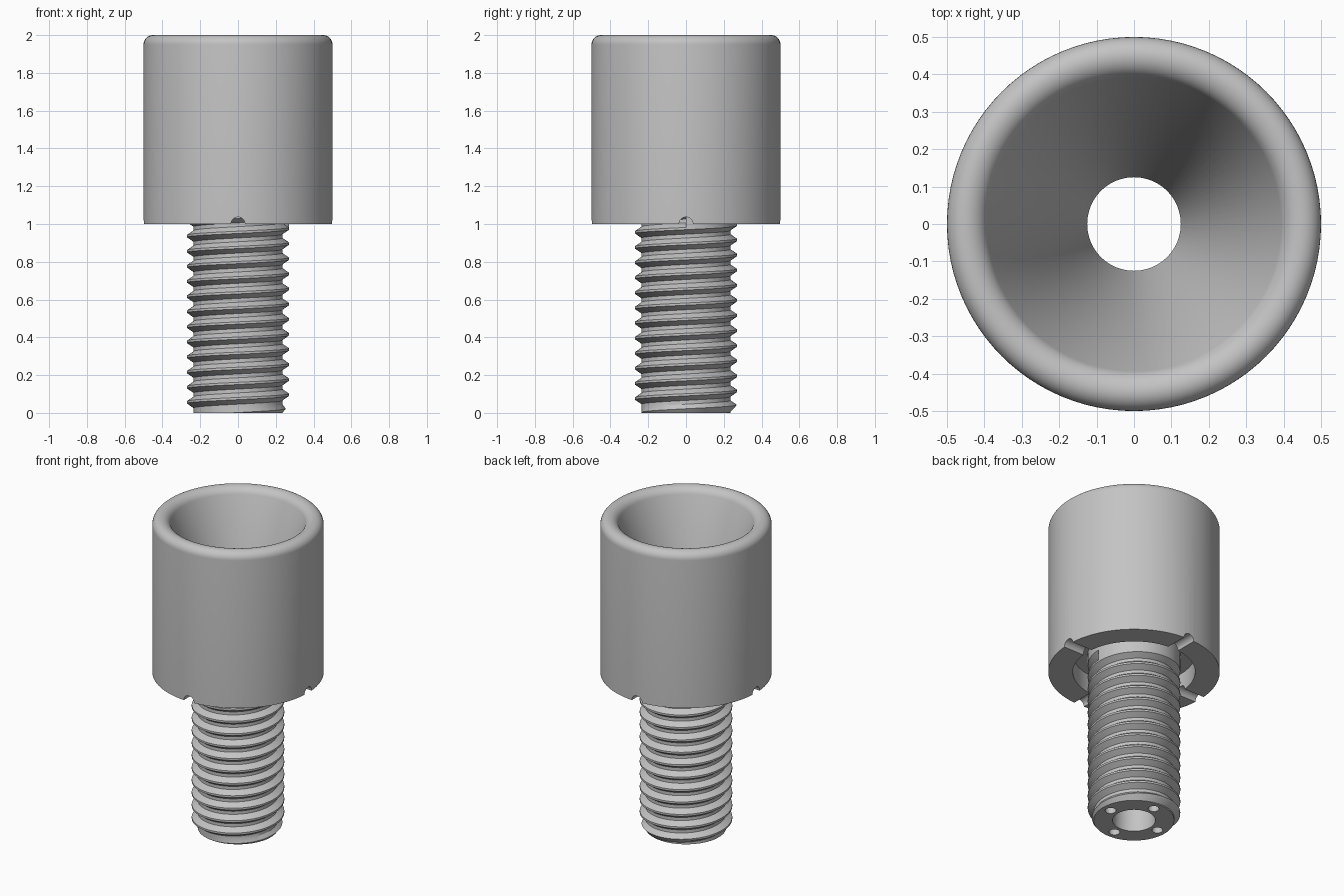
import bpy, bmesh, math
from mathutils import Matrix, Vector

cube = bpy.data.objects.get("Cube")
if cube:
    bpy.data.objects.remove(cube)

SIDES = 96
BORE, ROOT, CREST = 0.125, 0.235, 0.27
PITCH, GROOVE_END, STEM_TOP = 0.08, 0.97, 1.13

grey = bpy.data.materials.new("plain_grey")
grey.use_nodes = True
colour = (0.55, 0.55, 0.55, 1)
grey.diffuse_color = colour
grey.node_tree.nodes["Principled BSDF"].inputs["Base Color"].default_value = colour


def finish(name, bm):
    bmesh.ops.remove_doubles(bm, verts=bm.verts, dist=1e-5)
    bmesh.ops.recalc_face_normals(bm, faces=bm.faces)
    mesh = bpy.data.meshes.new(name)
    bm.to_mesh(mesh)
    bm.free()
    mesh.materials.append(grey)
    obj = bpy.data.objects.new(name, mesh)
    bpy.context.collection.objects.link(obj)
    return obj


def sweep(name, profile_at):
    """Revolve a closed (radius, z) profile that may change with the angle."""
    bm = bmesh.new()
    columns = []
    for k in range(SIDES + 1):
        a = math.tau * k / SIDES
        columns.append([bm.verts.new((r * math.cos(a), r * math.sin(a), z))
                        for r, z in profile_at(k / SIDES)])
    for left, right in zip(columns, columns[1:]):
        for j in range(len(left)):
            bm.faces.new((left[j - 1], right[j - 1], right[j], left[j]))
    return finish(name, bm)


def arc(r, z, radius, start, end, steps=8):
    angles = [math.radians(start + (end - start) * i / steps) for i in range(steps + 1)]
    return [(r + radius * math.cos(a), z + radius * math.sin(a)) for a in angles]


def cut_four(target, place, radius, depth):
    """Subtract four cylinders spaced evenly around the axis."""
    bm = bmesh.new()
    for i in range(4):
        bmesh.ops.create_cone(bm, cap_ends=True, segments=32, radius1=radius,
                              radius2=radius, depth=depth,
                              matrix=Matrix.Rotation(i * math.pi / 2, 4, "Z") @ place)
    cutter = finish("cutter", bm)
    cutter.hide_render = True
    mod = target.modifiers.new("cut", "BOOLEAN")
    mod.operation, mod.solver, mod.object = "DIFFERENCE", "EXACT", cutter
    bpy.context.view_layer.objects.active = target
    bpy.ops.object.modifier_apply(modifier=mod.name)
    bpy.data.objects.remove(cutter)


def smooth(obj):
    bpy.ops.object.select_all(action="DESELECT")
    obj.select_set(True)
    bpy.context.view_layer.objects.active = obj
    bpy.ops.object.shade_smooth_by_angle(angle=math.radians(28))


# Head: funnel, rounded rim, outer wall and recess around the stem
head_profile = ([(BORE, 1.12), (BORE, 1.2)]
                + arc(0.45, 1.94, 0.06, 160, 90)
                + arc(0.45, 1.95, 0.05, 90, 0)
                + [(0.5, 1.0), (0.357, 1.0), (0.357, 1.12)])
head = sweep("head", lambda turn: head_profile)

# Half-round notches in the underside of the head
cut_four(head, Matrix.Translation((0.45, 0, 1.0)) @ Matrix.Rotation(math.pi / 2, 4, "Y"),
         0.037, 0.3)


# Stem: helical thread with a chamfered foot and a through bore
def stem_profile(turn):
    points = [(BORE, STEM_TOP), (BORE, 0)]
    for n in range(-14, 4):
        for part, r in ((0, CREST), (0.15, CREST), (0.45, ROOT), (0.7, ROOT)):
            z = GROOVE_END + PITCH * (n + part + turn)
            if n >= 0:
                r = CREST
            z = min(max(z, 0), STEM_TOP)
            points.append((min(r, ROOT + 0.8 * z), z))
    return points


stem = sweep("threaded_stem", stem_profile)

# Four small holes in the foot of the stem
cut_four(stem, Matrix.Translation((0.178, 0, 0)), 0.032, 0.2)

smooth(head)
smooth(stem)
